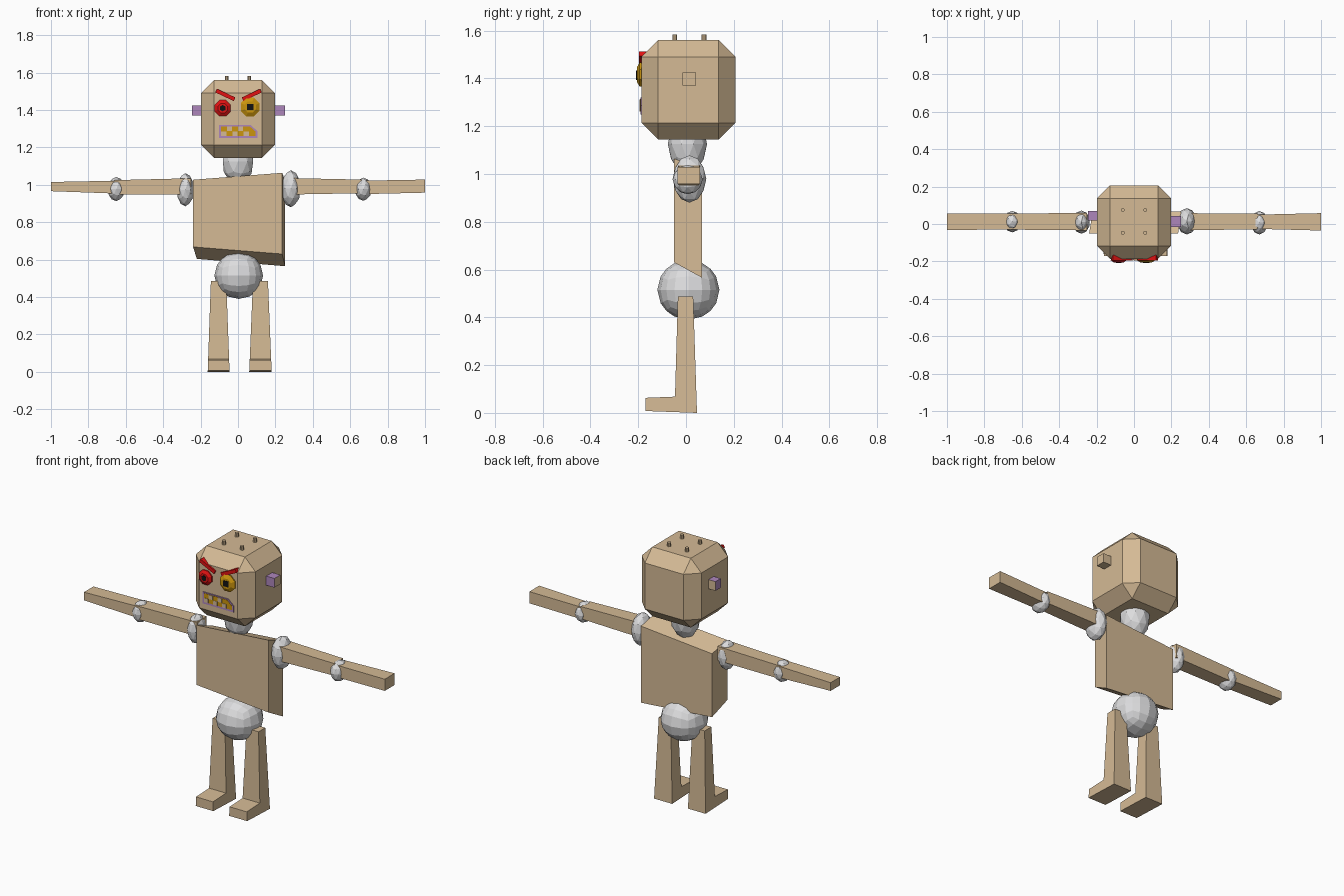
import bpy, bmesh, math
from mathutils import Vector, Matrix

if "Cube" in bpy.data.objects:
    bpy.data.objects.remove(bpy.data.objects["Cube"])


def material(name, rgb):
    m = bpy.data.materials.new(name)
    m.diffuse_color = (*rgb, 1)
    m.use_nodes = True
    m.node_tree.nodes["Principled BSDF"].inputs["Base Color"].default_value = m.diffuse_color
    return m


TAN = material("tan", (0.66, 0.49, 0.30))
GREY = material("pale grey", (0.72, 0.72, 0.73))
RED = material("red", (0.75, 0.006, 0.006))
GOLD = material("gold", (0.60, 0.30, 0.004))
PURPLE = material("purple", (0.42, 0.24, 0.50))
BLACK = material("black", (0.006, 0.006, 0.006))


def finish(name, bm, *mats):
    bmesh.ops.recalc_face_normals(bm, faces=bm.faces)
    me = bpy.data.meshes.new(name)
    bm.to_mesh(me)
    bm.free()
    for m in mats:
        me.materials.append(m)
    ob = bpy.data.objects.new(name, me)
    bpy.context.collection.objects.link(ob)
    return ob


def loft(name, rings, *mats):
    """Skin matching closed rings of points and cap both ends."""
    bm = bmesh.new()
    rows = [[bm.verts.new(p) for p in r] for r in rings]
    n = len(rows[0])
    for a, b in zip(rows, rows[1:]):
        for i in range(n):
            bm.faces.new((a[i], a[(i + 1) % n], b[(i + 1) % n], b[i]))
    bm.faces.new(rows[0])
    bm.faces.new(rows[-1])
    return finish(name, bm, *mats)


def box(name, lo, hi, *mats):
    (x0, y0, z0), (x1, y1, z1) = lo, hi
    ring = [(x0, y0), (x1, y0), (x1, y1), (x0, y1)]
    return loft(name, [[(x, y, z) for x, y in ring] for z in (z0, z1)], *mats)


def ball(name, lo, hi, detail=2):
    """Faceted ball fitted to a bounding box."""
    lo, hi = Vector(lo), Vector(hi)
    bm = bmesh.new()
    bmesh.ops.create_icosphere(bm, subdivisions=detail, radius=1)
    half, mid = (hi - lo) / 2, (hi + lo) / 2
    for v in bm.verts:
        v.co = Vector(c * h for c, h in zip(v.co, half)) + mid
    return finish(name, bm, GREY)


def plate(name, outline, y0, y1, mat):
    """Flat facial piece from an x-z outline."""
    return loft(name, [[(x, y, z) for x, z in outline] for y in (y0, y1)], mat)


def disc(cx, cz, r, n):
    return [(cx + r * math.cos(2 * math.pi * (i + .5) / n),
             cz + r * math.sin(2 * math.pi * (i + .5) / n)) for i in range(n)]


# Head: cube with chamfered edges
bm = bmesh.new()
bmesh.ops.create_cube(bm, size=1)
for v in bm.verts:
    v.co = Vector((v.co.x * .396, v.co.y * .394 + .01, v.co.z * .416 + 1.352))
bmesh.ops.bevel(bm, geom=bm.edges[:], offset=.07, segments=1, affect='EDGES')
finish("head", bm, TAN)

# Ears: purple on the front and top, tan on the back and underside
left = box("left_ear", (-.245, .02, 1.37), (-.19, .07, 1.425), TAN, PURPLE)
right = box("right_ear", (.19, -.015, 1.37), (.252, .042, 1.425), TAN, PURPLE)
for ear in (left, right):
    for f in ear.data.polygons:
        f.material_index = int(f.normal.y < -.5 or f.normal.z > .5 or f.normal.x < -.5)

# Pins on top of the head
for x in (-.06, .06):
    for y in (-.047, .075):
        loft("head_pin", [[(x + a, y + b, z) for a, b in disc(0, 0, .011, 8)]
                          for z in (1.55, 1.583)], TAN)

# Eyes: faceted domes with dark pupils
for side, cx, cz, r, mat, pr, pn in (("left", -.082, 1.41, .046, RED, .017, 6),
                                     ("right", .065, 1.416, .054, GOLD, .024, 4)):
    rings = [[(x, y, z) for x, z in disc(cx, cz, r * k, 8)]
             for y, k in ((-.17, .95), (-.194, 1), (-.206, .6))]
    loft(side + "_eye", rings, mat)
    plate(side + "_pupil", disc(cx, cz, pr, pn), -.204, -.209, BLACK)

# Angry slanted eyebrows
for side, s in (("left", -1), ("right", 1)):
    plate(side + "_eyebrow",
          [(s * .115 + .003, 1.513), (s * .017 + .003, 1.467),
           (s * .026 + .003, 1.448), (s * .124 + .003, 1.494)], -.165, -.196, RED)

# Mouth: purple lip, gold inside, tan teeth in a checker
plate("mouth_lip", [(-.102, 1.249), (.104, 1.249), (.104, 1.287), (.068, 1.319),
                    (-.102, 1.319)], -.185, -.191, PURPLE)
plate("mouth_inside", [(-.092, 1.261), (.094, 1.261), (.094, 1.285), (.062, 1.313),
                       (-.092, 1.313)], -.187, -.193, GOLD)
for i in range(6):
    x, z = -.09 + i * .03, 1.261 + .026 * (i % 2)
    if i < 5:
        box("tooth", (x, -.195, z), (x + .028, -.189, z + .025), TAN)

# Neck and pelvis
ball("neck", (-.085, -.076, 1.0), (.085, .088, 1.25))
bm = bmesh.new()
bmesh.ops.create_cube(bm, size=2)
bmesh.ops.subdivide_edges(bm, edges=bm.edges[:], cuts=3, use_grid_fill=True)
for v in bm.verts:
    n = v.co.normalized()
    v.co = Vector((n.x * .13 + .004, n.y * .13 + .01, n.z * .125 + .515))
finish("pelvis", bm, GREY)

# Torso: skewed block, lower at the back
loft("torso", [
    [(-.24, -.05, 1.027), (.236, -.05, 1.064), (.236, -.05, .63), (-.24, -.05, .668)],
    [(-.22, .068, .985), (.252, .068, 1.025), (.252, .068, .565), (-.22, .068, .604)]], TAN)

# Arms: joints and tapered square limbs
ball("left_shoulder", (-.328, -.052, .885), (-.235, .072, 1.062))
ball("right_shoulder", (.23, -.056, .88), (.335, .085, 1.078))
ball("left_elbow", (-.697, -.045, .913), (-.605, .07, 1.042))
ball("right_elbow", (.625, -.056, .915), (.715, .07, 1.038))


def limb(name, a, b):
    """Square bar between two (x, y0, y1, z0, z1) sections."""
    loft(name, [[(x, y0, z0), (x, y1, z0), (x, y1, z1), (x, y0, z1)]
                for x, y0, y1, z0, z1 in (a, b)], TAN)


limb("left_upper_arm", (-.25, -.034, .06, .95, 1.035), (-.66, -.03, .055, .947, 1.025))
limb("left_forearm", (-.645, -.028, .055, .953, 1.022), (-1, -.033, .056, .966, 1.015))
limb("right_upper_arm", (.27, -.034, .058, .948, 1.036), (.66, -.028, .055, .955, 1.028))
limb("right_forearm", (.66, -.026, .05, .95, 1.022), (1, -.035, .058, .958, 1.028))

# Legs: L-shaped side profile, narrowing toward the top
profile = [(.046, 0), (-.17, .008), (-.17, .063), (-.046, .068), (-.034, .487), (.03, .487)]
for side, x0, x1, t0, t1 in (("left", -.162, -.045, -.145, -.063),
                             ("right", .06, .18, .08, .16)):
    rings = [[(b + (t - b) * z / .487, y, z) for y, z in profile]
             for b, t in ((x0, t0), (x1, t1))]
    loft(side + "_leg", rings, TAN)
